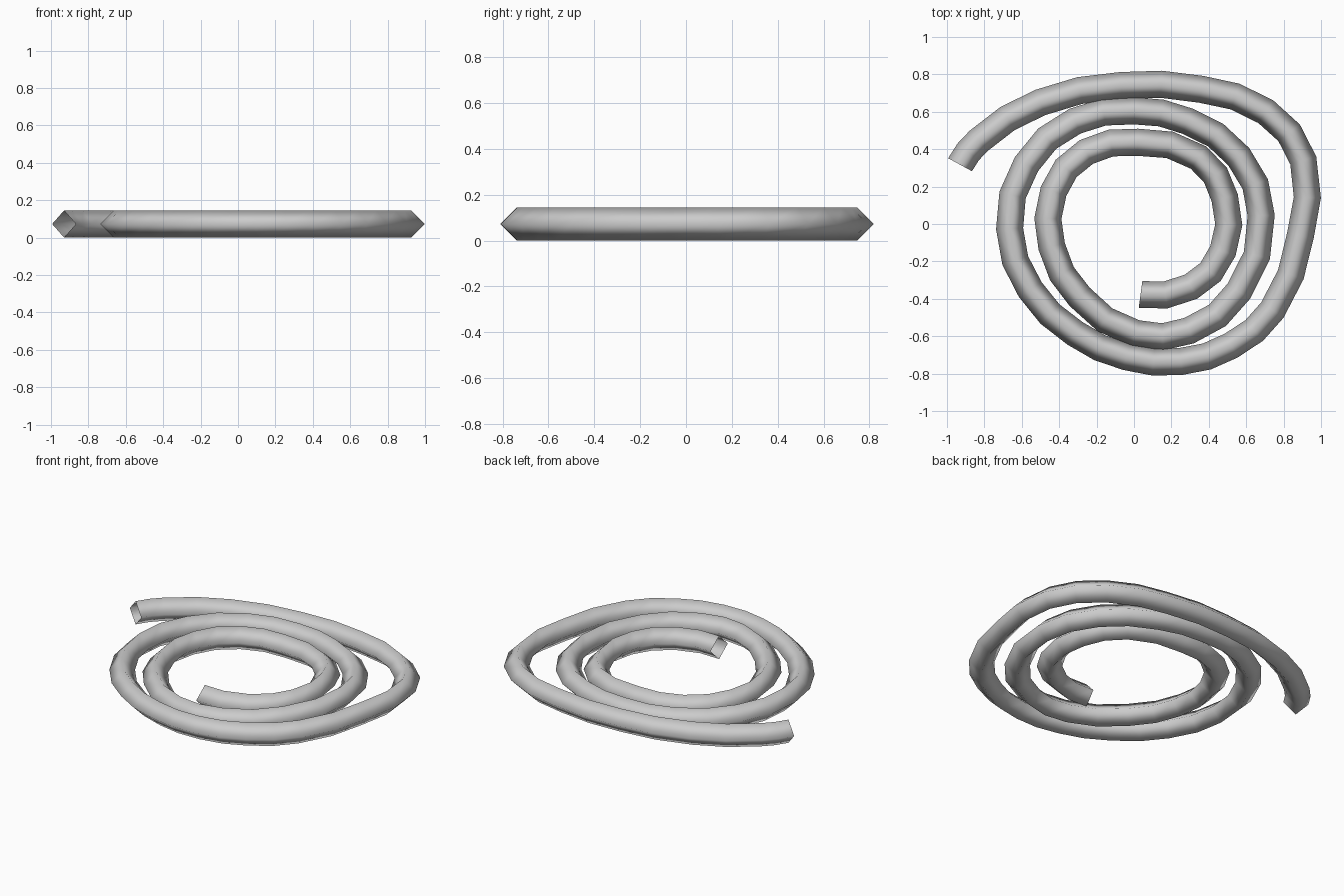
import bpy

if "Cube" in bpy.data.objects:
    bpy.data.objects.remove(bpy.data.objects["Cube"])

RADIUS = 0.0725

# Centre line of the coil, from the loose outer end to the inner end
PATH = [
    (-0.93, 0.317), (-0.83, 0.445), (-0.50, 0.65), (-0.07, 0.74), (0.36, 0.72),
    (0.705, 0.60), (0.905, 0.34), (0.89, -0.06), (0.74, -0.46),
    (0.52, -0.65), (0.25, -0.735), (-0.04, -0.71), (-0.315, -0.585),
    (-0.555, -0.35), (-0.665, -0.025), (-0.575, 0.32), (-0.315, 0.55),
    (0.0, 0.605), (0.285, 0.55), (0.56, 0.36), (0.68, 0.045),
    (0.56, -0.36), (0.295, -0.57), (0.01, -0.585), (-0.29, -0.39),
    (-0.44, -0.12), (-0.43, 0.175), (-0.255, 0.385), (0.02, 0.437),
    (0.345, 0.355), (0.485, 0.14), (0.475, -0.145), (0.305, -0.335),
    (0.035, -0.377),
]

# Diamond-section tube swept along the spiral, open at both ends
curve = bpy.data.curves.new("coil", 'CURVE')
curve.dimensions = '3D'
curve.twist_mode = 'Z_UP'
curve.resolution_u = 2
curve.bevel_depth = RADIUS
curve.bevel_resolution = 0
curve.use_fill_caps = False

spline = curve.splines.new('BEZIER')
spline.bezier_points.add(len(PATH) - 1)
for p, (x, y) in zip(spline.bezier_points, PATH):
    p.co = (x, y, RADIUS)
    p.handle_left_type = p.handle_right_type = 'AUTO'

coil = bpy.data.objects.new("coil", curve)
bpy.context.collection.objects.link(coil)
bpy.context.view_layer.update()

# Aim the two free ends
for p, dx, dy in ((spline.bezier_points[0], 0.03, 0.055),
                  (spline.bezier_points[-1], -0.09, 0.012)):
    p.handle_left_type = p.handle_right_type = 'FREE'
    x, y, z = p.co
    p.handle_left = (x - dx, y - dy, z)
    p.handle_right = (x + dx, y + dy, z)

# Turn into a smooth-shaded mesh
bpy.context.view_layer.objects.active = coil
coil.select_set(True)
bpy.ops.object.convert(target='MESH')
coil = bpy.context.view_layer.objects.active
coil.name = "coil"
for f in coil.data.polygons:
    f.use_smooth = True
